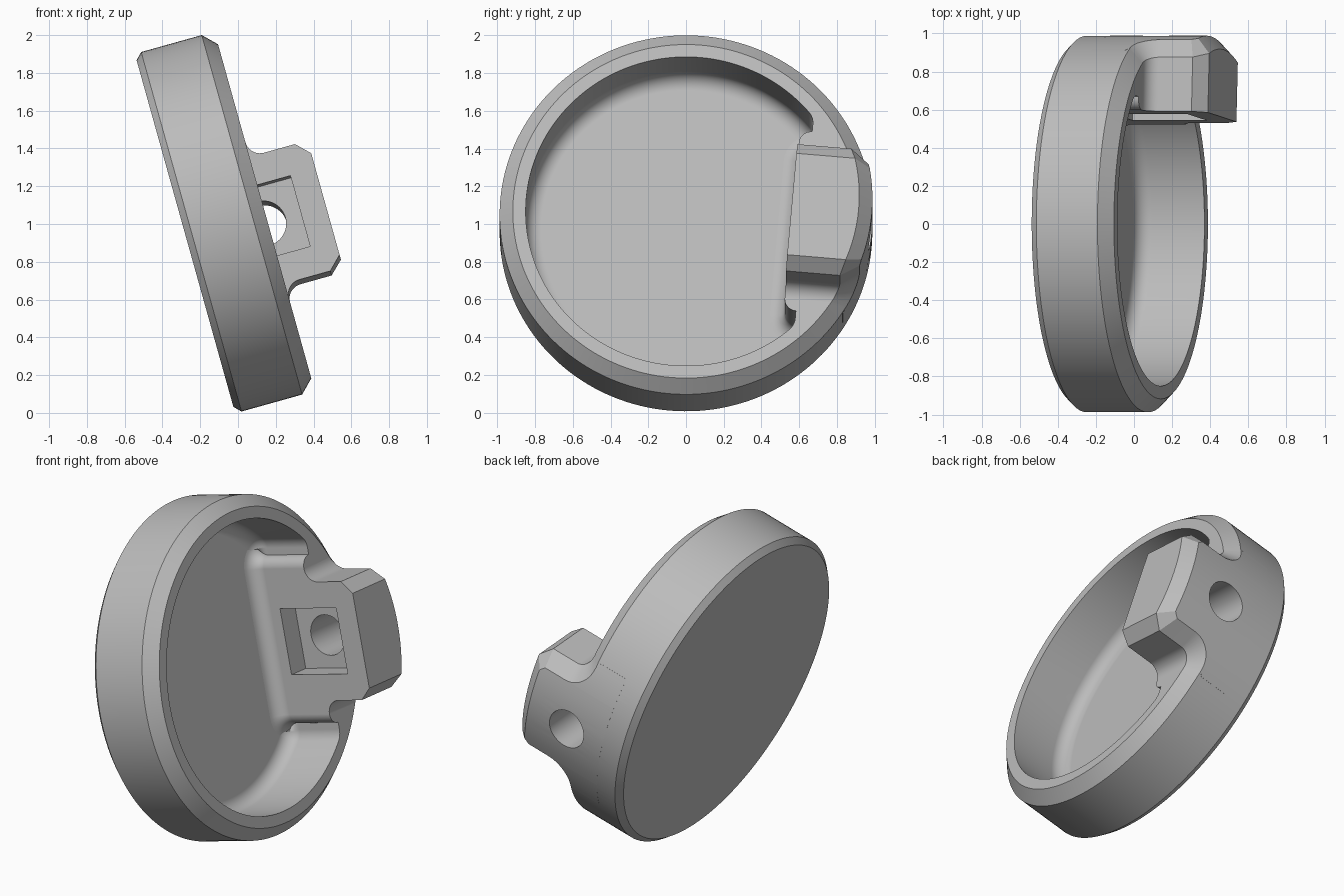
import bpy, bmesh
from math import sin, cos, pi, radians, sqrt, atan2
from mathutils import Matrix, Vector

cube = bpy.data.objects.get("Cube")
if cube:
    bpy.data.objects.remove(cube)

# Local frame: x = towards the lug, y = along the rim, z = cup axis
R, BACK, RIM, CH = 0.988, -0.015, 0.423, 0.07
FACE, TOP, HALF = 0.563, 0.743, 0.35      # lug inner face, top, half width
FLARE = 0.08                              # fillet at the lug's foot
BASE = 0.15

grey = bpy.data.materials.new("plain_grey")
grey.use_nodes = True
colour = (0.5, 0.5, 0.5, 1)
grey.diffuse_color = colour
grey.node_tree.nodes["Principled BSDF"].inputs["Base Color"].default_value = colour


def loft(name, rings, strips=False):
    """Skin a stack of equal rings and cap both ends."""
    bm = bmesh.new()
    rows = [[bm.verts.new(p) for p in ring] for ring in rings]
    n = len(rows[0])
    for a, b in zip(rows, rows[1:]):
        for i in range(n):
            j = (i + 1) % n
            bm.faces.new((a[i], a[j], b[j], b[i]))
    for row in (rows[0], rows[-1]):
        if strips:
            for i in range(n // 2 - 1):
                bm.faces.new((row[i], row[i + 1], row[n - 2 - i], row[n - 1 - i]))
        else:
            bm.faces.new(row)
    bmesh.ops.remove_doubles(bm, verts=bm.verts, dist=1e-5)
    bmesh.ops.recalc_face_normals(bm, faces=bm.faces)
    mesh = bpy.data.meshes.new(name)
    bm.to_mesh(mesh)
    bm.free()
    mesh.materials.append(grey)
    obj = bpy.data.objects.new(name, mesh)
    bpy.context.collection.objects.link(obj)
    return obj


def arc(cx, cy, r, a0, a1, n):
    return [(cx + r * cos(a0 + (a1 - a0) * i / n), cy + r * sin(a0 + (a1 - a0) * i / n))
            for i in range(n + 1)]


def circle(r, z, n=160):
    return [(r * cos(2 * pi * i / n), r * sin(2 * pi * i / n), z) for i in range(n)]


def combine(target, tool, operation):
    mod = target.modifiers.new(operation, 'BOOLEAN')
    mod.operation, mod.solver, mod.object = operation, 'EXACT', tool
    bpy.context.view_layer.objects.active = target
    bpy.ops.object.modifier_apply(modifier=mod.name)
    bpy.data.objects.remove(tool)


# Solid chamfered disc
cup = loft("tilted_cup", [circle(R - 0.035, BACK), circle(R, BACK + 0.035),
                          circle(R, RIM - CH), circle(R - CH, RIM)])


# Lug: outline with flared foot and cut corners, inset by d
def lug_outline(d):
    h, top, c = HALF - d, TOP - d, 0.07 - 0.586 * d
    side = [(HALF + FLARE + 0.03, RIM - d - 0.02)]
    side += arc(HALF + FLARE, RIM + FLARE, FLARE + d, 1.5 * pi, pi, 10)
    side += [(h, top - c), (h - c, top)]
    side += [((h - c) * k / 6, top) for k in range(5, 0, -1)]
    upper = side + [(0, top)] + [(-t, a) for t, a in reversed(side)]
    return upper + [(t, BASE) for t, a in reversed(upper)]


def wrap(r, d):
    return [(sqrt(r * r - t * t), t, a) for t, a in lug_outline(d)]


flat = [(FACE - 0.03, t, a) for t, a in lug_outline(0)]
lug = loft("lug", [flat, wrap(R - CH + 0.0004, 0), wrap(R + 0.0004, CH)], strips=True)
combine(cup, lug, 'UNION')


# Pocket: round bowl that steps around the lug, filleted at the floor
def pocket_ring(d, z):
    wall, step, bowl, corner = 0.628, 0.065, 0.85, 0.09
    cx = wall - corner
    cy = sqrt((bowl - corner) ** 2 - cx ** 2)
    turn = atan2(cy, cx)
    half = arc(wall, HALF + FLARE, step + d, pi, pi / 2, 8)
    half += arc(cx, cy, corner - d, 0, turn, 8)
    half += arc(0, 0, bowl - d, turn, pi, 60)[1:-1]
    left = [(-bowl + d, 0)]
    return [(x, y, z) for x, y in half + left + [(x, -y) for x, y in reversed(half)]]


FLOOR, FILLET = 0.055, 0.08
rings = [pocket_ring(0, 1)]
for k in range(9):
    a = pi / 2 * k / 8
    rings.append(pocket_ring(FILLET * (1 - cos(a)), FLOOR + FILLET * (1 - sin(a))))
combine(cup, loft("pocket_cutter", rings), 'DIFFERENCE')

# Square recess in the lug's inner face
square = [(-0.195, 0.2), (0.195, 0.2), (0.195, 0.605), (-0.195, 0.605)]
recess = loft("recess_cutter", [[(x, t, a) for t, a in square] for x in (0.4, 0.7)])
combine(cup, recess, 'DIFFERENCE')

# Round hole from the recess to the outside
bore = [[(x, t, a + 0.4) for t, a, _ in circle(0.12, 0, 48)] for x in (0.65, 1.1)]
combine(cup, loft("hole_cutter", bore), 'DIFFERENCE')

# Tilt into place
tilt, roll = radians(15.6), radians(5)
up = Vector((-sin(tilt), 0, cos(tilt)))
axis = Vector((cos(tilt), 0, sin(tilt)))
side = Vector((0, 1, 0))
across = side * cos(roll) - up * sin(roll)
along = side * sin(roll) + up * cos(roll)
turn = Matrix((across, along, axis)).transposed().to_4x4()
cup.data.transform(Matrix.Translation(up * 0.99) @ turn)

# Smooth curves, crisp chamfers
bpy.ops.object.select_all(action='DESELECT')
cup.select_set(True)
bpy.context.view_layer.objects.active = cup
bpy.ops.object.shade_smooth_by_angle(angle=radians(25))
weighted = cup.modifiers.new("weighted_normals", 'WEIGHTED_NORMAL')
weighted.keep_sharp = True
